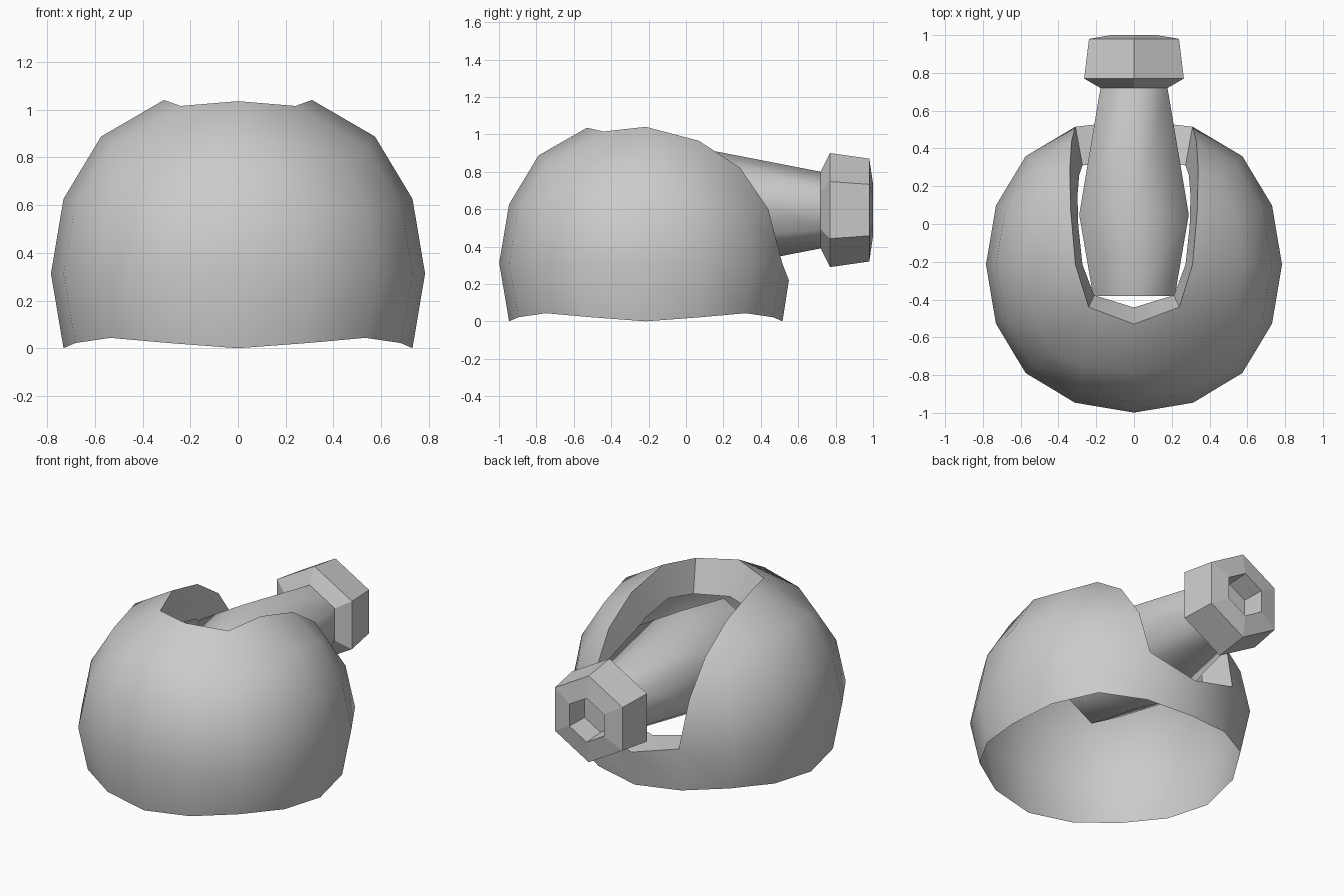
import bpy, bmesh, math
from mathutils import Vector

if "Cube" in bpy.data.objects:
    bpy.data.objects.remove(bpy.data.objects["Cube"])

C = Vector((0, -0.215, 0.313))   # dome centre


def new_object(name, bm):
    me = bpy.data.meshes.new(name)
    bm.to_mesh(me)
    bm.free()
    ob = bpy.data.objects.new(name, me)
    bpy.context.collection.objects.link(ob)
    return ob


def hex_lathe(name, profile, cap_end=False):
    """Six-sided tube along +y from (y, radius) pairs, corners up and down."""
    bm = bmesh.new()
    rings = []
    for y, r in profile:
        rings.append([bm.verts.new((r * math.sin(k * math.pi / 3), y,
                                    0.595 + r * math.cos(k * math.pi / 3)))
                      for k in range(6)])
    for a, b in zip(rings, rings[1:]):
        for k in range(6):
            j = (k + 1) % 6
            bm.faces.new((a[k], b[k], b[j], a[j]))
    if cap_end:
        bm.faces.new(rings[-1])
    bmesh.ops.recalc_face_normals(bm, faces=bm.faces)
    return new_object(name, bm)


# Dome: a cube rounded by two subdivision levels
bpy.ops.mesh.primitive_cube_add(size=2 * 0.892, location=(0, 0, 0))
dome = bpy.context.object
dome.name = "dome_shell"
sub = dome.modifiers.new("round", 'SUBSURF')
sub.levels = 2
sub.use_limit_surface = False
bpy.ops.object.modifier_apply(modifier=sub.name)

bm = bmesh.new()
bm.from_mesh(dome.data)
bmesh.ops.translate(bm, verts=bm.verts, vec=C)
# Open the underside
bmesh.ops.delete(bm, geom=[v for v in bm.verts if v.co.z < -0.06], context='VERTS')
# Open the slot from the crown down the back
slot = [v for v in bm.verts if abs(v.co.x) < 0.05 and v.co.z > 0.5 and v.co.y > -0.3]
bmesh.ops.delete(bm, geom=slot, context='VERTS')

# Shape the slot rim
rim_targets = [(0, -0.53, 1.035), (0.24, -0.44, 1.015), (0.31, -0.215, 1.04),
               (0.335, 0.07, 0.965), (0.34, 0.29, 0.82), (0.33, 0.44, 0.60),
               (0.31, 0.515, 0.31), (0, 0.55, 0.22)]
rim_targets = [Vector(t) for t in rim_targets]
rim_edges = [e for e in bm.edges if e.is_boundary
             and min(v.co.z for v in e.verts) > 0.15]
for v in {v for e in rim_edges for v in e.verts}:
    side = -1 if v.co.x < 0 else 1
    p = Vector((abs(v.co.x), v.co.y, v.co.z))
    t = min(rim_targets, key=lambda q: (q - p).length)
    v.co = (side * t.x, t.y, t.z)

# Turn the rim inward as a lip
ext = bmesh.ops.extrude_edge_only(bm, edges=rim_edges)
for v in [g for g in ext["geom"] if isinstance(g, bmesh.types.BMVert)]:
    d = v.co - C
    v.co = C + Vector((d.x * 0.88, d.y * 0.72, d.z * 0.72))
bmesh.ops.recalc_face_normals(bm, faces=bm.faces)
out = sum(1 if f.normal.dot(f.calc_center_median() - C) > 0 else -1 for f in bm.faces)
if out < 0:
    bmesh.ops.reverse_faces(bm, faces=bm.faces)
for f in bm.faces:
    f.smooth = True
for e in bm.edges:
    if len(e.link_faces) == 2 and e.calc_face_angle() > math.radians(40):
        e.smooth = False
bm.to_mesh(dome.data)
bm.free()

# Barrel: tapered six-sided tube, softly shaded
barrel = hex_lathe("barrel", [(-0.38, 0.25), (0.05, 0.335), (0.72, 0.205)])
barrel.data.polygons.foreach_set("use_smooth", [True] * len(barrel.data.polygons))

# Muzzle: flared six-sided collar with a blind bore
hex_lathe("muzzle", [(0.72, 0.205), (0.77, 0.305), (0.98, 0.275),
                     (1.0, 0.14), (0.86, 0.13)], cap_end=True)
